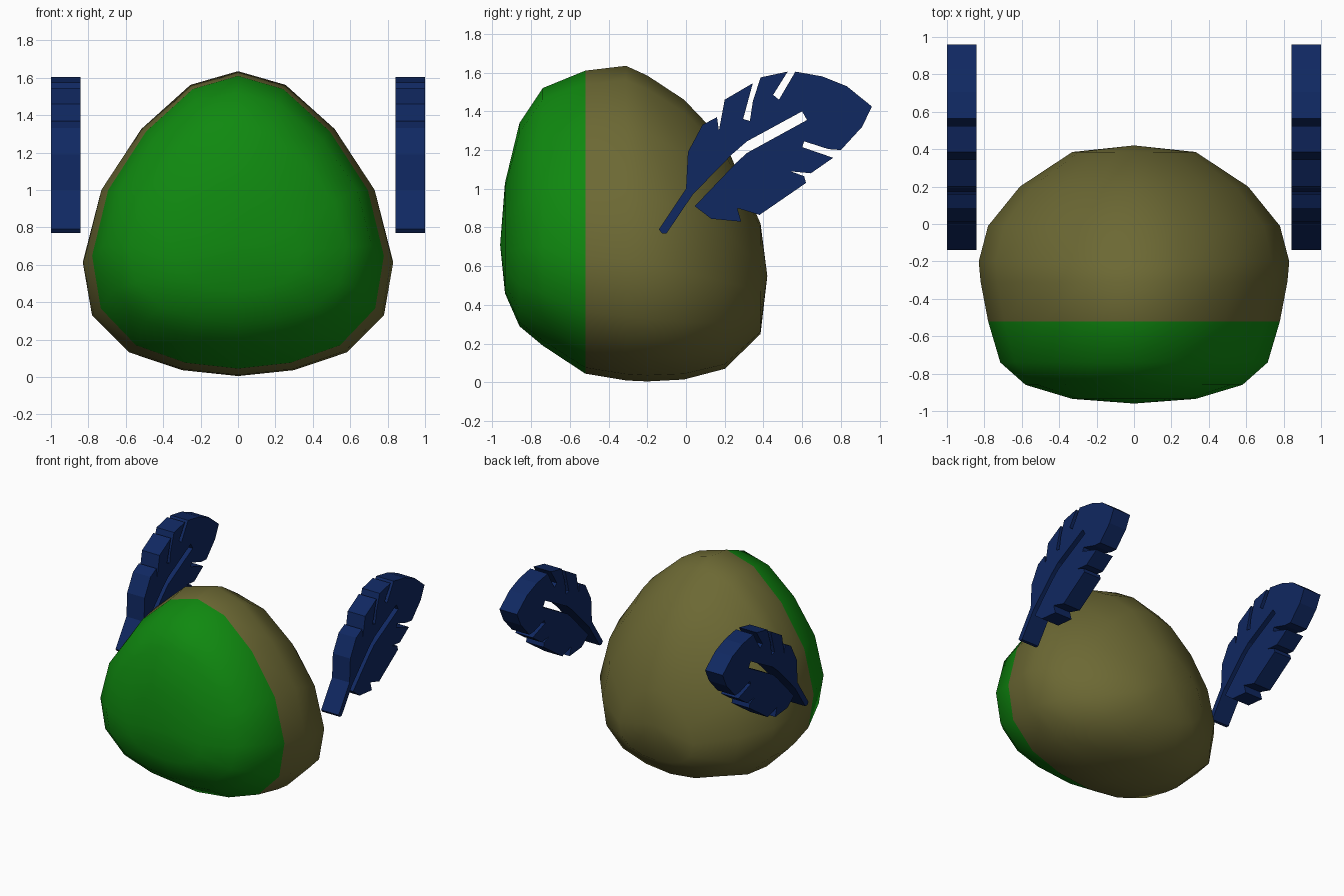
import bpy, bmesh, math

cube = bpy.data.objects.get("Cube")
if cube:
    bpy.data.objects.remove(cube, do_unlink=True)


def make_material(name, rgb):
    mat = bpy.data.materials.new(name)
    mat.use_nodes = True
    colour = (*rgb, 1)
    mat.diffuse_color = colour
    mat.node_tree.nodes["Principled BSDF"].inputs["Base Color"].default_value = colour
    return mat


olive = make_material("olive brown", (.15, .14, .034))
green = make_material("leaf green", (.005, .25, .005))
navy = make_material("navy blue", (.005, .021, .12))


def finish(name, bm, materials):
    bmesh.ops.recalc_face_normals(bm, faces=bm.faces)
    mesh = bpy.data.meshes.new(name)
    bm.to_mesh(mesh)
    bm.free()
    for mat in materials:
        mesh.materials.append(mat)
    obj = bpy.data.objects.new(name, mesh)
    bpy.context.collection.objects.link(obj)
    return obj


# Egg-shaped cross-section: half width and height, both as fractions
half = [(0, 1), (.31, .955), (.63, .81), (.89, .61), (1, .385),
        (.94, .205), (.70, .08), (.36, .02), (0, 0)]
section = half + [(-x, z) for x, z in half[-2:0:-1]]

# Stations from front to back: y, half width, bottom, top
SEAM = -.52
stations = [(-.935, .33, .46, 1.03), (-.86, .58, .29, 1.34), (-.74, .715, .19, 1.52),
            (SEAM, .78, .045, 1.61), (-.31, .82, .01, 1.635), (-.2, .83, .005, 1.585),
            (-.01, .78, .015, 1.46), (.2, .61, .07, 1.24), (.385, .33, .25, .82)]

# Body lofted through the stations and closed by a point at each end
bm = bmesh.new()
rings = [[bm.verts.new((x * w, y, low + z * (top - low))) for x, z in section]
         for y, w, low, top in stations]
count = len(section)
for a, b in zip(rings, rings[1:]):
    for i in range(count):
        j = (i + 1) % count
        bm.faces.new((a[i], a[j], b[j], b[i]))
for ring, tip in ((rings[0], (0, -.96, .71)), (rings[-1], (0, .42, .55))):
    pole = bm.verts.new(tip)
    for i in range(count):
        bm.faces.new((ring[i], ring[(i + 1) % count], pole))
# The front of the body is green, the rest olive
for face in bm.faces:
    face.smooth = True
    face.material_index = int(face.calc_center_median().y < SEAM)
finish("body", bm, [olive, green])

# Feather outline in y and z: quill, upper vane, tip, lower vane, shaft slit
outline = [
    (-.14, .79), (0, 1), (.01, 1.19), (.085, 1.33), (.16, 1.37), (.17, 1.3),
    (.2, 1.46), (.345, 1.545), (.295, 1.36), (.33, 1.35), (.345, 1.45), (.385, 1.575),
    (.525, 1.605), (.45, 1.485), (.48, 1.46), (.565, 1.605), (.705, 1.58), (.83, 1.53),
    (.96, 1.425), (.91, 1.32), (.8, 1.2), (.735, 1.205), (.61, 1.245), (.6, 1.215),
    (.76, 1.16), (.645, 1.08), (.54, 1.09), (.61, 1.065), (.62, 1.03), (.38, .865),
    (.265, .9), (.285, .83), (.13, .845), (.045, .91), (.26, 1.135), (.315, 1.185),
    (.625, 1.355), (.6, 1.4), (.315, 1.245), (.24, 1.18), (.035, .97), (-.1, .77),
    (-.125, .77)]


def make_feather(name, side):
    bm = bmesh.new()
    face = bm.faces.new([bm.verts.new((side, y, z)) for y, z in outline])
    extruded = bmesh.ops.extrude_face_region(bm, geom=[face], use_keep_orig=True)
    moved = [v for v in extruded["geom"] if isinstance(v, bmesh.types.BMVert)]
    bmesh.ops.translate(bm, verts=moved, vec=(-side * .157, 0, 0))
    finish(name, bm, [navy])


# One thick flat feather on each side
make_feather("left_feather", 1)
make_feather("right_feather", -1)
